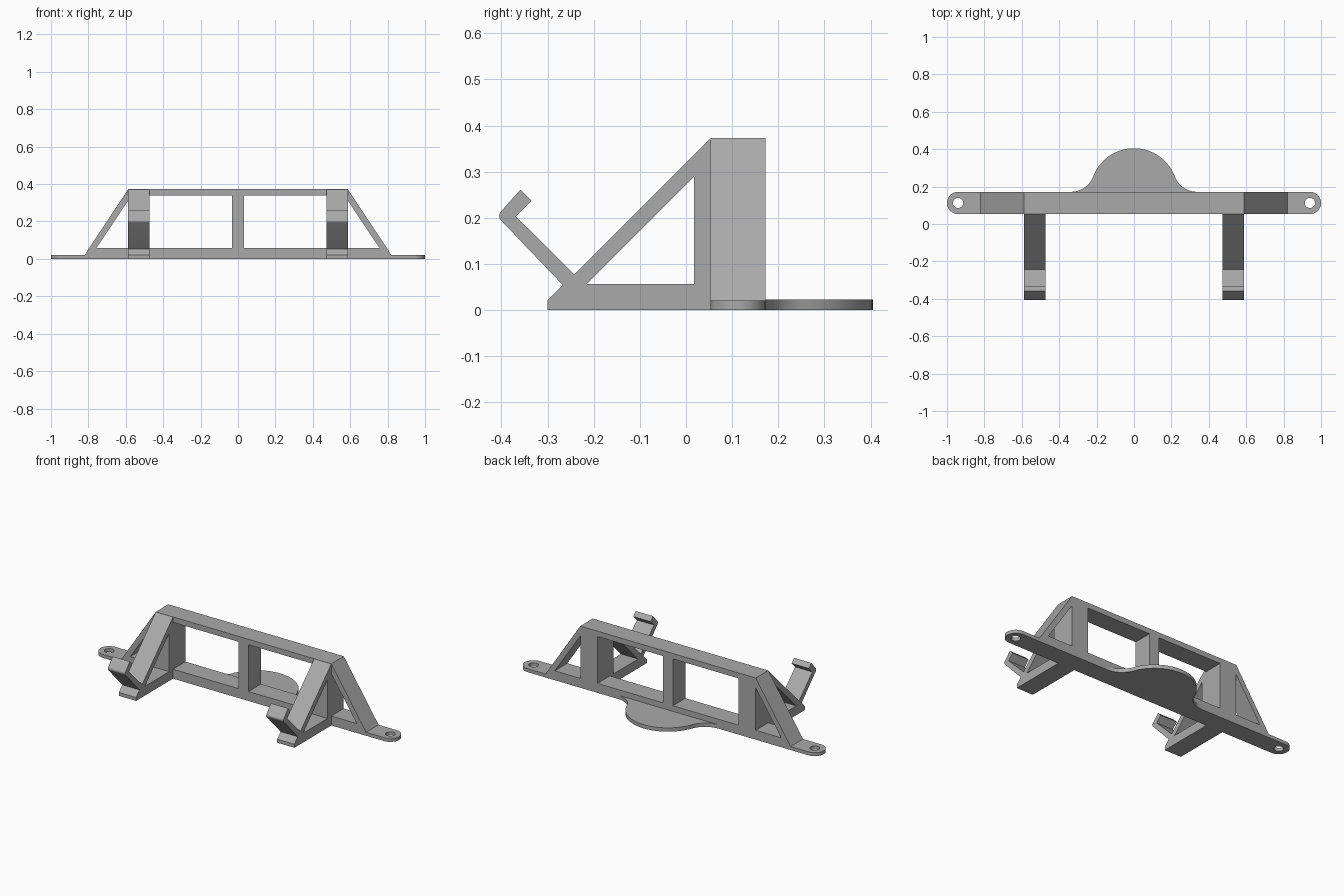
import bpy, bmesh, math
from mathutils import Matrix, Vector

cube = bpy.data.objects.get("Cube")
if cube:
    bpy.data.objects.remove(cube, do_unlink=True)

grey = bpy.data.materials.new("mid grey")
grey.use_nodes = True
colour = (0.40, 0.40, 0.40, 1)
grey.diffuse_color = colour
grey.node_tree.nodes["Principled BSDF"].inputs["Base Color"].default_value = colour

# Each plane maps outline (u, v) and extrusion depth w to x, y, z
PLANES = {
    "xz": lambda u, v, w: Vector((u, w, v)),
    "yz": lambda u, v, w: Vector((w, u, v)),
    "xy": lambda u, v, w: Vector((u, v, w)),
}


def prism(name, plane, loops, start, end):
    """Extrude an outline (first loop) with holes (other loops)."""
    place = PLANES[plane]
    bm = bmesh.new()
    for loop in loops:
        verts = [bm.verts.new(place(u, v, start)) for u, v in loop]
        for a, b in zip(verts, verts[1:] + verts[:1]):
            bm.edges.new((a, b))
    bmesh.ops.triangle_fill(bm, edges=bm.edges[:], use_beauty=True)
    out = bmesh.ops.extrude_face_region(bm, geom=bm.faces[:], use_keep_orig=True)
    moved = [g for g in out["geom"] if isinstance(g, bmesh.types.BMVert)]
    bmesh.ops.translate(bm, verts=moved, vec=place(0, 0, end - start))
    bmesh.ops.recalc_face_normals(bm, faces=bm.faces[:])
    mesh = bpy.data.meshes.new(name)
    bm.to_mesh(mesh)
    bm.free()
    mesh.materials.append(grey)
    obj = bpy.data.objects.new(name, mesh)
    bpy.context.collection.objects.link(obj)
    bpy.ops.object.select_all(action="DESELECT")
    bpy.context.view_layer.objects.active = obj
    obj.select_set(True)
    bpy.ops.object.shade_smooth_by_angle(angle=math.radians(25))
    return obj


def arc(cx, cy, r, a0, a1, n):
    """Points on an arc, angles in degrees."""
    angles = [math.radians(a0 + (a1 - a0) * i / n) for i in range(n + 1)]
    return [(cx + r * math.cos(a), cy + r * math.sin(a)) for a in angles]


def flip(points):
    return [(-u, v) for u, v in points]


FRONT, BACK = 0.053, 0.172
TOP, RAIL, TAB = 0.373, 0.057, 0.021
ARM_IN, ARM_OUT, FOOT = 0.472, 0.587, 0.82

# Upright frame with two windows and two triangular side openings
half = [(ARM_OUT, TOP), (FOOT, TAB), (FOOT, 0)]
window = [(0.033, RAIL), (ARM_IN, RAIL), (ARM_IN, 0.34), (0.033, 0.34)]
gusset = [(ARM_OUT, RAIL), (0.757, RAIL), (ARM_OUT, 0.313)]
prism("upright_frame", "xz",
      [half + flip(half)[::-1], window, flip(window), gusset, flip(gusset)],
      FRONT, BACK)

# Mounting tabs with screw holes
mid, radius = (FRONT + BACK) / 2, (BACK - FRONT) / 2
tab = [(FOOT, FRONT)] + arc(1 - radius, mid, radius, -90, 90, 20) + [(FOOT, BACK)]
hole = arc(1 - radius, mid, 0.027, 0, 360, 24)[:-1]
prism("left_mounting_tab", "xy", [tab, hole], 0, TAB)
prism("right_mounting_tab", "xy", [flip(tab), flip(hole)], 0, TAB)

# Rounded rear plate blended into the frame by concave fillets
r, f = 0.233, 0.128
reach = math.sqrt((r + f) ** 2 - f ** 2)
tilt = math.degrees(math.atan2(f, reach))
side = arc(reach, BACK + f, f, 270, 180 + tilt, 12)
dome = arc(0, BACK, r, tilt, 180 - tilt, 36)
prism("rear_plate", "xy", [side + dome[1:-1] + flip(side)[::-1]], 0, 0.023)

# Support arms with a hooked clip in front
profile = [(FRONT, 0), (-0.3, 0), (-0.3, 0.021), (-0.267, 0.054)]
profile += arc(-0.391, 0.204, 0.014, 225, 135, 6)
profile += [(-0.359, 0.261), (-0.335, 0.237), (-0.369, 0.203),
            (-0.242, 0.077), (FRONT, TOP - 0.001)]
opening = [(-0.216, 0.056), (0.017, 0.056), (0.017, 0.289)]
for name, sign in (("left", 1), ("right", -1)):
    prism(name + "_support_arm", "yz", [profile, opening],
          sign * ARM_IN, sign * ARM_OUT)
